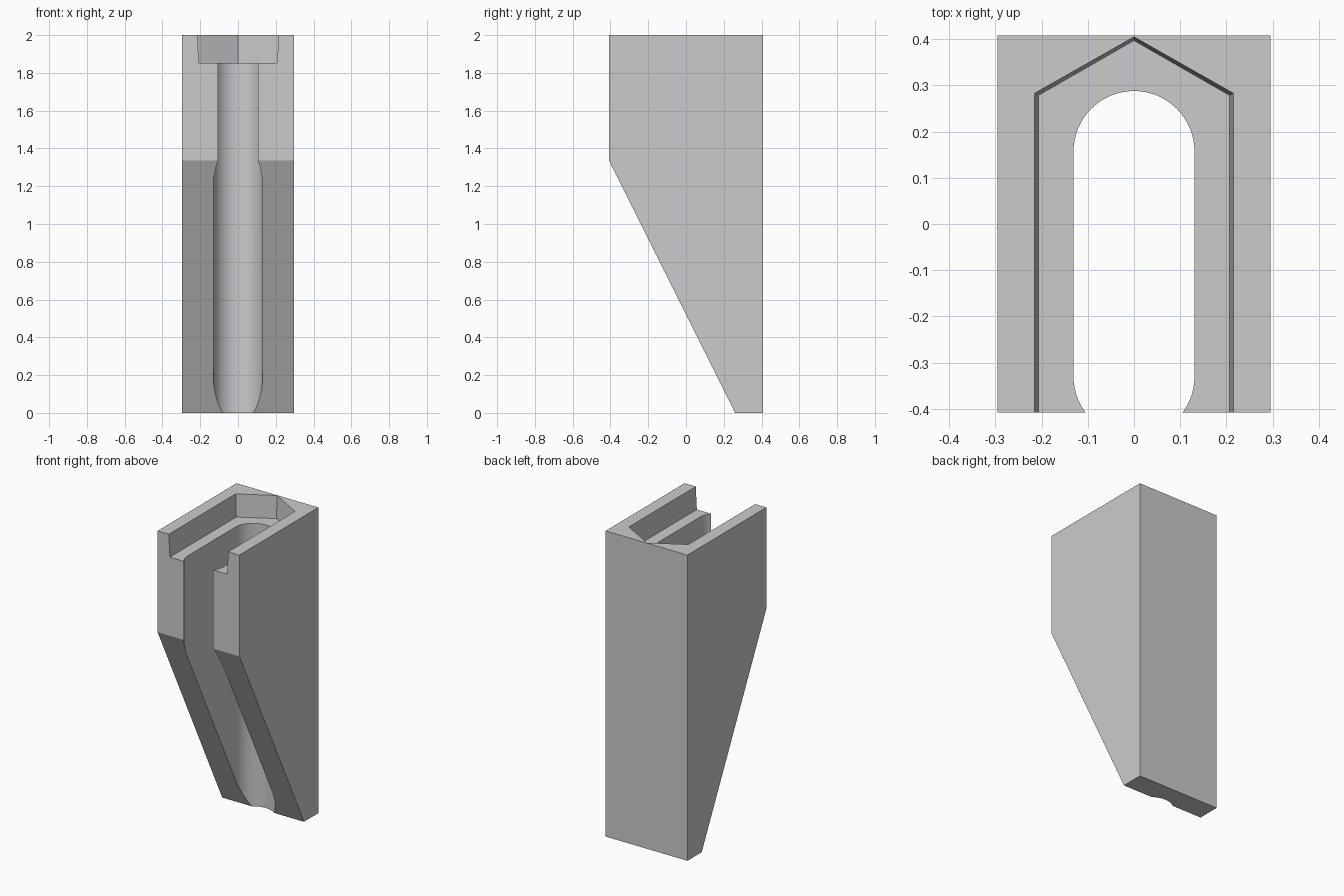
import bpy
import bmesh
from math import cos, sin, pi

cube = bpy.data.objects.get("Cube")
if cube:
    bpy.data.objects.remove(cube, do_unlink=True)

HALF_W, HALF_D, HEIGHT = 0.296, 0.408, 2.0

grey = bpy.data.materials.new("plain grey")
grey.use_nodes = True
colour = (0.6, 0.6, 0.6, 1)
grey.diffuse_color = colour
grey.node_tree.nodes["Principled BSDF"].inputs["Base Color"].default_value = colour


def loft(name, lower, upper):
    """Solid between two matching outlines of 3D points."""
    bm = bmesh.new()
    a = [bm.verts.new(p) for p in lower]
    b = [bm.verts.new(p) for p in upper]
    bm.faces.new(a)
    bm.faces.new(b)
    for i in range(len(a)):
        j = (i + 1) % len(a)
        bm.faces.new((a[i], a[j], b[j], b[i]))
    bmesh.ops.recalc_face_normals(bm, faces=bm.faces)
    mesh = bpy.data.meshes.new(name)
    bm.to_mesh(mesh)
    bm.free()
    mesh.materials.append(grey)
    obj = bpy.data.objects.new(name, mesh)
    bpy.context.collection.objects.link(obj)
    return obj


def cut(body, cutter):
    mod = body.modifiers.new(cutter.name, 'BOOLEAN')
    mod.operation = 'DIFFERENCE'
    mod.solver = 'EXACT'
    mod.object = cutter
    bpy.context.view_layer.objects.active = body
    bpy.ops.object.modifier_apply(modifier=mod.name)
    bpy.data.objects.remove(cutter, do_unlink=True)


# Block with a sloping lower front
side = [(-HALF_D, HEIGHT), (HALF_D, HEIGHT), (HALF_D, 0), (0.26, 0), (-HALF_D, 1.337)]
body = loft("bolt_holder_block",
            [(-HALF_W, y, z) for y, z in side],
            [(HALF_W, y, z) for y, z in side])

# Round-ended slot through the full height
R, BACK, FRONT, N = 0.131, 0.157, -0.33, 32
slot = [(R * cos(pi * i / N), BACK + R * sin(pi * i / N)) for i in range(N + 1)]
slot += [(-R * cos(pi * i / N), FRONT - R * sin(pi * i / N)) for i in range(N + 1)]
cut(body, loft("slot_cutter",
               [(x, y, -0.1) for x, y in slot],
               [(x, y, HEIGHT + 0.1) for x, y in slot]))


# Pointed head pocket, open at the front and slightly wider at the top
def pocket(z):
    grow = (z - HEIGHT) * 0.053
    w, shoulder, tip = 0.215 + grow, 0.283 + grow * 0.6, 0.405 + grow
    return [(-w, -0.6, z), (w, -0.6, z), (w, shoulder, z), (0, tip, z), (-w, shoulder, z)]


cut(body, loft("pocket_cutter", pocket(1.852), pocket(HEIGHT + 0.02)))

# Smooth slot wall, crisp edges elsewhere
bpy.ops.object.select_all(action='DESELECT')
body.select_set(True)
bpy.context.view_layer.objects.active = body
bpy.ops.object.shade_smooth_by_angle(angle=0.35)
